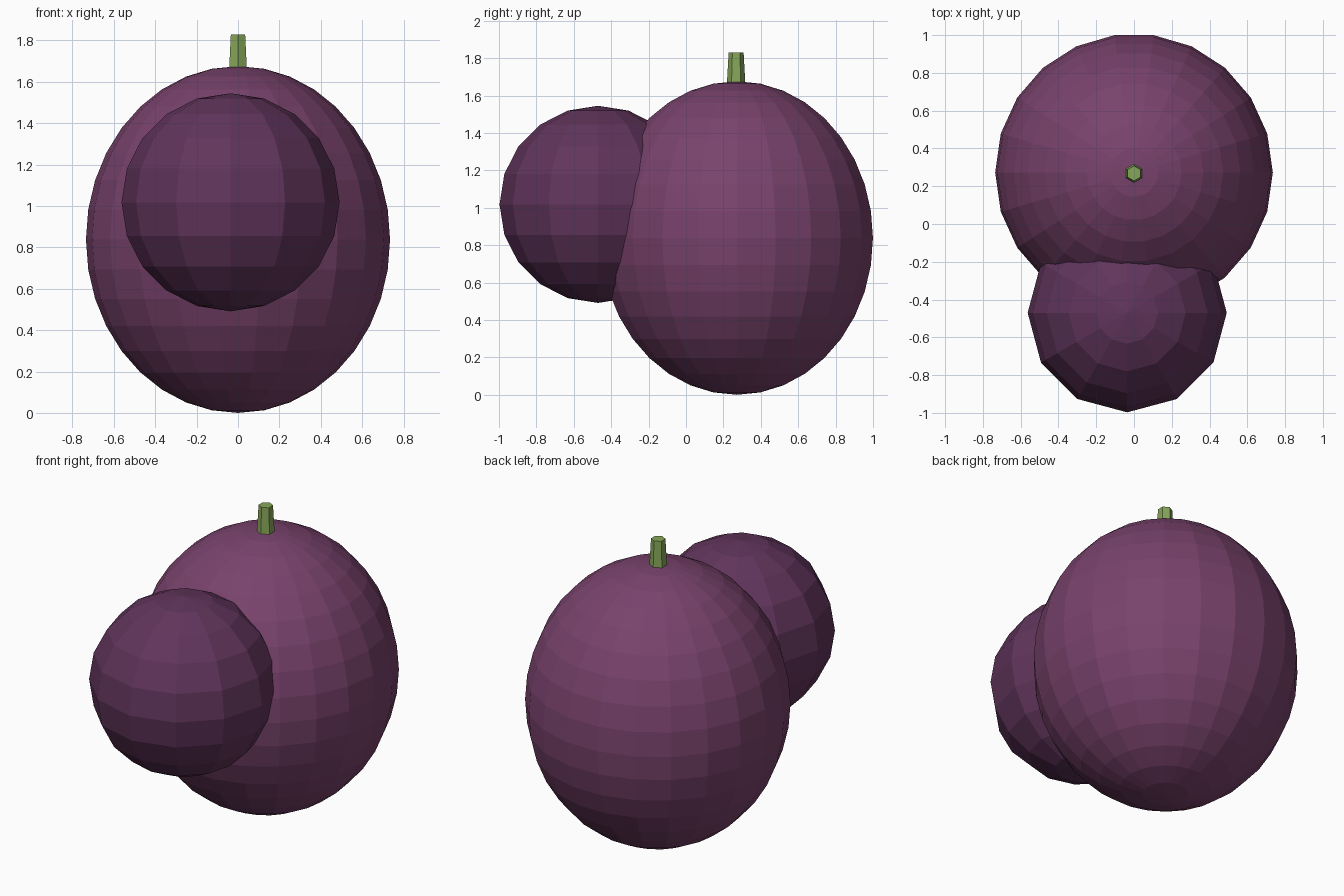
import bpy, bmesh, math
from mathutils import Matrix

if "Cube" in bpy.data.objects:
    bpy.data.objects.remove(bpy.data.objects["Cube"])


def material(name, rgb):
    m = bpy.data.materials.new(name)
    m.diffuse_color = (*rgb, 1.0)
    m.use_nodes = True
    m.node_tree.nodes["Principled BSDF"].inputs["Base Color"].default_value = m.diffuse_color
    return m


def lathe(name, profile, sides, centre, start, mat):
    """Flat-shaded solid of revolution from (radius, z) points; radius 0 makes a pole."""
    bm = bmesh.new()
    rings = []
    for r, z in profile:
        if r < 1e-6:
            rings.append([bm.verts.new((0, 0, z))] * sides)
        else:
            angles = [start + 2 * math.pi * i / sides for i in range(sides)]
            rings.append([bm.verts.new((r * math.cos(a), r * math.sin(a), z)) for a in angles])
    for low, high in zip(rings, rings[1:]):
        for i in range(sides):
            j = (i + 1) % sides
            corners = dict.fromkeys((low[i], low[j], high[j], high[i]))
            bm.faces.new(list(corners))
    # close open ends
    for ring in (rings[0], rings[-1]):
        if ring[0] is not ring[1]:
            bm.faces.new(ring)
    bmesh.ops.recalc_face_normals(bm, faces=bm.faces)
    bm.transform(Matrix.Translation(centre))
    mesh = bpy.data.meshes.new(name)
    bm.to_mesh(mesh)
    bm.free()
    mesh.materials.append(mat)
    obj = bpy.data.objects.new(name, mesh)
    bpy.context.collection.objects.link(obj)
    return obj


def ball(radius, height, steps):
    """Half-ellipse profile from bottom pole to top pole."""
    return [(radius * math.sin(math.pi * i / steps), -height * math.cos(math.pi * i / steps))
            for i in range(steps + 1)]


skin = material("purple_skin", (0.19, 0.055, 0.15))
dark_skin = material("dark_purple_skin", (0.118, 0.035, 0.105))
green = material("stem_green", (0.24, 0.38, 0.10))

# Large body, round nose bulging from its front, and hexagonal stem
lathe("fruit_body", ball(0.735, 0.838, 18), 22, (0, 0.272, 0.838), 0, skin)
lathe("fruit_nose", ball(0.527, 0.527, 10), 12, (-0.036, -0.47, 1.018), 0, dark_skin)
lathe("stem", [(0.05, 1.65), (0.04, 1.83)], 6, (0, 0.268, 0), math.pi / 2, green)
